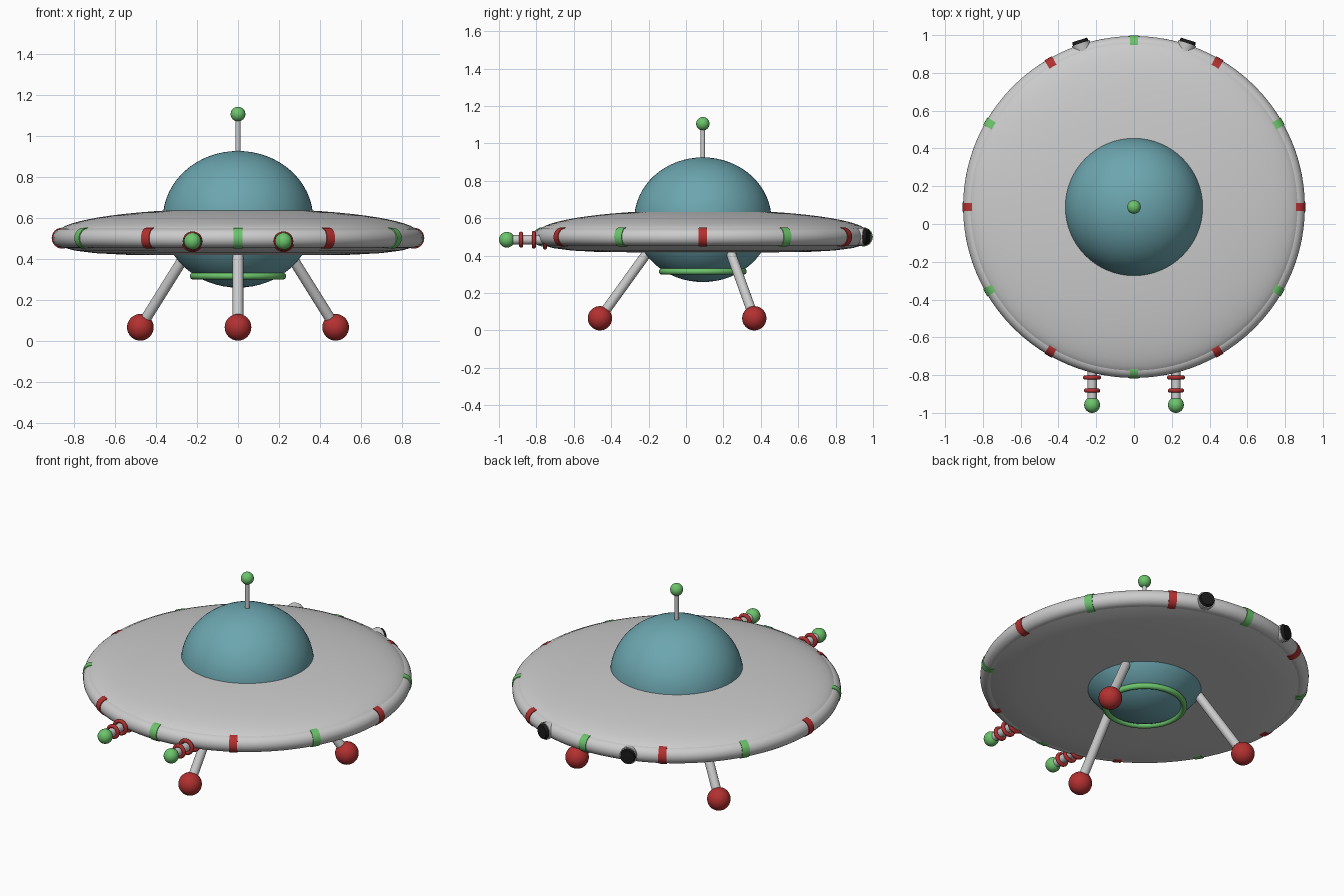
import bpy, bmesh, math
from mathutils import Vector, Matrix

if "Cube" in bpy.data.objects:
    bpy.data.objects.remove(bpy.data.objects["Cube"])

CY = 0.09            # saucer axis sits slightly behind the origin
AXIS = Vector((0, CY, 0))


def material(name, rgb):
    m = bpy.data.materials.new(name)
    m.diffuse_color = (*rgb, 1)
    m.use_nodes = True
    m.node_tree.nodes["Principled BSDF"].inputs["Base Color"].default_value = m.diffuse_color
    return m


RED = material("red", (0.45, 0.03, 0.03))
GREEN = material("green", (0.15, 0.55, 0.15))
TEAL = material("teal", (0.15, 0.38, 0.43))
BLACK = material("black", (0.01, 0.01, 0.01))


def finish(ob, name, mat):
    ob.name = name
    if mat:
        ob.data.materials.append(mat)
    bpy.ops.object.select_all(action='DESELECT')
    ob.select_set(True)
    bpy.context.view_layer.objects.active = ob
    bpy.ops.object.shade_smooth_by_angle(angle=math.radians(40))
    return ob


def lathe(name, profile, mat=None, closed=False, start=0.0, sweep=math.tau, steps=96):
    """Revolve an (r, z) profile around the saucer axis."""
    bm = bmesh.new()
    d = Vector((math.cos(start), math.sin(start), 0))
    vs = [bm.verts.new(AXIS + d * r + Vector((0, 0, z))) for r, z in profile]
    edges = [bm.edges.new(p) for p in zip(vs, vs[1:])]
    if closed:
        edges.append(bm.edges.new((vs[-1], vs[0])))
    bmesh.ops.spin(bm, geom=vs + edges, cent=AXIS, axis=(0, 0, 1), angle=sweep, steps=steps)
    bmesh.ops.remove_doubles(bm, verts=bm.verts, dist=1e-5)
    bmesh.ops.holes_fill(bm, edges=[e for e in bm.edges if e.is_boundary], sides=0)
    bmesh.ops.recalc_face_normals(bm, faces=bm.faces)
    me = bpy.data.meshes.new(name)
    bm.to_mesh(me)
    bm.free()
    ob = bpy.data.objects.new(name, me)
    bpy.context.collection.objects.link(ob)
    return finish(ob, name, mat)


def circle(r, z, rad, n=24):
    return [(r + rad * math.cos(math.tau * i / n), z + rad * math.sin(math.tau * i / n)) for i in range(n)]


def ball(name, loc, r, mat, scale=(1, 1, 1), seg=32):
    bpy.ops.mesh.primitive_uv_sphere_add(segments=seg, ring_count=seg // 2, radius=r, location=loc)
    bpy.context.object.scale = scale
    return finish(bpy.context.object, name, mat)


def rod(name, a, b, r1, r2, mat=None):
    a, b = Vector(a), Vector(b)
    bpy.ops.mesh.primitive_cone_add(vertices=24, radius1=r1, radius2=r2, depth=(b - a).length,
                                    location=(a + b) / 2,
                                    rotation=(b - a).to_track_quat('Z', 'Y').to_euler())
    return finish(bpy.context.object, name, mat)


def polar(r, deg, z):
    """Point around the saucer axis; 0 degrees is the front."""
    t = math.radians(deg - 90)
    return (r * math.cos(t), CY + r * math.sin(t), z)


# saucer body: domed top, shallow underside
top = [(0.88 * math.sin(t), 0.525 + 0.12 * math.cos(t)) for t in [math.pi / 2 * i / 16 for i in range(17)]]
lathe("saucer_body", top + [(0.87, 0.46), (0.80, 0.44), (0.70, 0.427), (0.55, 0.419), (0.0, 0.415)])

# rim tube with alternating coloured bands
lathe("rim", circle(0.858, 0.5, 0.047), closed=True)
for i in range(12):
    a = math.radians(-90 + 30 * i)
    w = 0.05
    lathe(f"rim_band_{i}", circle(0.858, 0.5, 0.051), RED if i % 2 else GREEN,
          closed=True, start=a - w / 2, sweep=w, steps=4)

# cabin dome passing through the saucer, and ring under it
ball("cabin_dome", (0, CY, 0.592), 0.367, TEAL, (1, 1, 0.908), 64)
lathe("belly_ring", circle(0.218, 0.315, 0.017, 16), GREEN, closed=True, steps=64)

# antenna
rod("antenna_stick", (0, CY, 0.88), (0, CY, 1.1), 0.012, 0.012)
ball("antenna_ball", (0, CY, 1.105), 0.036, GREEN)

# three splayed legs with ball feet
for i in range(3):
    rod(f"leg_{i}", polar(0.55, 120 * i, 0.065), polar(0.265, 120 * i, 0.46), 0.026, 0.026)
    ball(f"foot_{i}", polar(0.55, 120 * i, 0.065), 0.065, RED)

for side, s in (("left", -1), ("right", 1)):
    # front ray gun: barrel, three rings growing toward the rim, ball tip
    x, z = 0.222 * s, 0.485
    rod(f"{side}_gun_barrel", (x, -0.70, z), (x, -0.95, z), 0.025, 0.025)
    ball(f"{side}_gun_tip", (x, -0.958, z), 0.042, GREEN)
    for y, r in ((-0.882, 0.043), (-0.813, 0.048), (-0.754, 0.053)):
        bpy.ops.mesh.primitive_torus_add(major_radius=r - 0.011, minor_radius=0.011, major_segments=32,
                                         minor_segments=12, location=(x, y, z),
                                         rotation=(math.pi / 2, 0, 0))
        finish(bpy.context.object, f"{side}_gun_ring", RED)
    # rear thruster: flared nozzle with dark outlet
    d = 180 - 18 * s
    rod(f"{side}_thruster", polar(0.80, d, 0.5), polar(0.912, d, 0.5), 0.038, 0.05)
    rod(f"{side}_thruster_outlet", polar(0.905, d, 0.5), polar(0.93, d, 0.5), 0.046, 0.04, BLACK)
